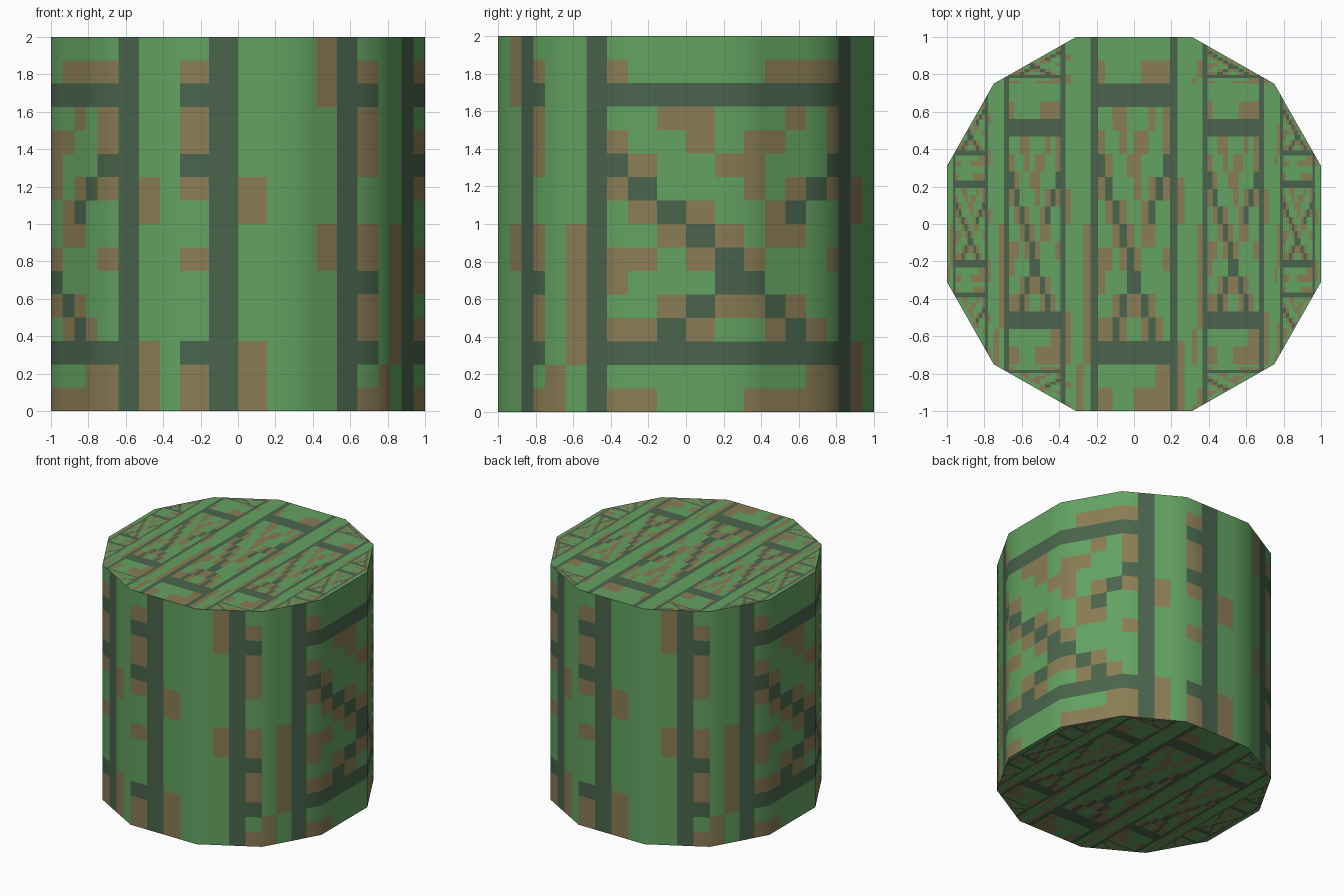
import bpy, bmesh
from mathutils import Vector

if "Cube" in bpy.data.objects:
    bpy.data.objects.remove(bpy.data.objects["Cube"])

GREEN, BROWN, DARK = 0, 1, 2
N = 16  # pattern cells per crate panel, each way


def material(name, rgb):
    m = bpy.data.materials.new(name)
    m.diffuse_color = (*rgb, 1)
    m.use_nodes = True
    m.node_tree.nodes["Principled BSDF"].inputs["Base Color"].default_value = m.diffuse_color
    return m


MATS = [material("leaf green", (0.125, 0.365, 0.120)),
        material("moss brown", (0.255, 0.205, 0.090)),
        material("dark green", (0.068, 0.130, 0.073))]


def paint(grid, colour, col, row, w=1, h=1):
    for c in range(col, col + w):
        for r in range(row, row + h):
            grid[c][r] = colour


def blank():
    return [[GREEN] * N for _ in range(N)]


# Crate pattern: brown patches (col, row from top, width, height)
crate = blank()
for p in [(0, 14, 1, 2), (1, 8, 1, 6), (3, 9, 2, 1), (3, 12, 2, 1), (3, 15, 2, 1),
          (5, 3, 2, 1), (9, 1, 4, 1), (12, 3, 1, 2), (8, 4, 2, 1), (7, 5, 2, 1),
          (9, 8, 2, 1), (11, 14, 2, 1), (8, 15, 5, 1), (14, 6, 1, 2), (14, 13, 1, 3)]:
    paint(crate, BROWN, *p)
# single brown cells beside the braces
for p in [(3, 1), (3, 4), (3, 6), (3, 10), (4, 5), (4, 7), (6, 4), (6, 7), (5, 8),
          (7, 8), (6, 9), (8, 9), (5, 11), (7, 11), (8, 11), (6, 12), (9, 12), (10, 11),
          (11, 12), (10, 3), (8, 6), (10, 6), (12, 6), (9, 7), (12, 9)]:
    paint(crate, BROWN, *p)
# diagonal braces
for p in [(3, 5), (4, 6), (5, 7), (6, 8), (7, 9), (7, 10), (8, 10), (9, 11), (10, 12),
          (12, 5), (11, 6), (10, 7), (6, 11), (5, 12)]:
    paint(crate, DARK, *p)
# posts and rails
for c in (2, 13):
    paint(crate, DARK, c, 0, 1, N)
for r in (2, 13):
    paint(crate, DARK, 3, r, 10, 1)

# Plainer pattern with a single post
plain = blank()
paint(plain, DARK, 2, 0, 1, N)
for p in [(1, 0, 1, 3), (1, 8, 1, 2), (3, 1, 1, 1), (3, 3, 1, 3), (3, 8, 1, 2),
          (3, 11, 1, 2), (3, 15, 1, 1)]:
    paint(plain, BROWN, *p)
for r in (2, 10, 13):
    paint(plain, DARK, 3, r)

# Twelve-sided outline, anticlockwise from the front face
quarter = [(0.31, -1), (0.75, -0.75), (1, -0.31)]
outline = []
for turn in range(4):
    outline += quarter
    quarter = [(-y, x) for x, y in quarter]
outline = [Vector(p) for p in outline]
outline = outline[-1:] + outline[:-1]


def add_grid(bm, corner, across, up, cols, grid, first):
    """Grid of coloured cells; row 0 of the pattern is at the far end of up."""
    v = [[bm.verts.new(corner + across * (i / cols) + up * (j / N))
          for j in range(N + 1)] for i in range(cols + 1)]
    for i in range(cols):
        for j in range(N):
            f = bm.faces.new((v[i][j], v[i + 1][j], v[i + 1][j + 1], v[i][j + 1]))
            f.material_index = grid[first + i][N - 1 - j]


def finish(bm, name):
    me = bpy.data.meshes.new(name)
    bm.to_mesh(me)
    bm.free()
    for m in MATS:
        me.materials.append(m)
    ob = bpy.data.objects.new(name, me)
    bpy.context.collection.objects.link(ob)


# Smooth wall: each face shows a quarter of a pattern, repeating every six faces
bm = bmesh.new()
quarters = [(crate, 12), (plain, 0), (crate, 0), (crate, 4), (crate, 8), (crate, 12)]
for k in range(12):
    a, b = outline[k], outline[(k + 1) % 12]
    grid, first = quarters[k % 6]
    add_grid(bm, a.to_3d(), (b - a).to_3d(), Vector((0, 0, 2)), 4, grid, first)
bmesh.ops.remove_doubles(bm, verts=bm.verts, dist=0.0005)
for f in bm.faces:
    f.smooth = True
finish(bm, "wall")


# Flat ends: whole patterns stretched over blocks, trimmed to the outline
def end_cap(name, z, flip):
    bm = bmesh.new()
    strips = [(-1, -0.75, (-0.75, -0.31, 0.31, 0.75)), (-0.75, -0.31, (-1, -0.75, 0.75, 1)),
              (-0.31, 0.31, (-1, 1)),
              (0.31, 0.75, (-1, -0.75, 0.75, 1)), (0.75, 1, (-0.75, -0.31, 0.31, 0.75))]
    for x0, x1, ys in strips:
        for y0, y1 in zip(ys, ys[1:]):
            add_grid(bm, Vector((x0, y0, z)), Vector((x1 - x0, 0, 0)),
                     Vector((0, y1 - y0, 0)), N, crate, 0)
    for k in range(12):
        a, b = outline[k], outline[(k + 1) % 12]
        d = b - a
        if abs(d.x) > 0.01 and abs(d.y) > 0.01:
            bmesh.ops.bisect_plane(bm, geom=bm.verts[:] + bm.edges[:] + bm.faces[:],
                                   plane_co=a.to_3d(), plane_no=(d.y, -d.x, 0),
                                   dist=0.00001, clear_outer=True)
    bmesh.ops.remove_doubles(bm, verts=bm.verts, dist=0.0002)
    if flip:
        bmesh.ops.reverse_faces(bm, faces=bm.faces)
    finish(bm, name)


end_cap("top_end", 2, False)
end_cap("bottom_end", 0, True)
